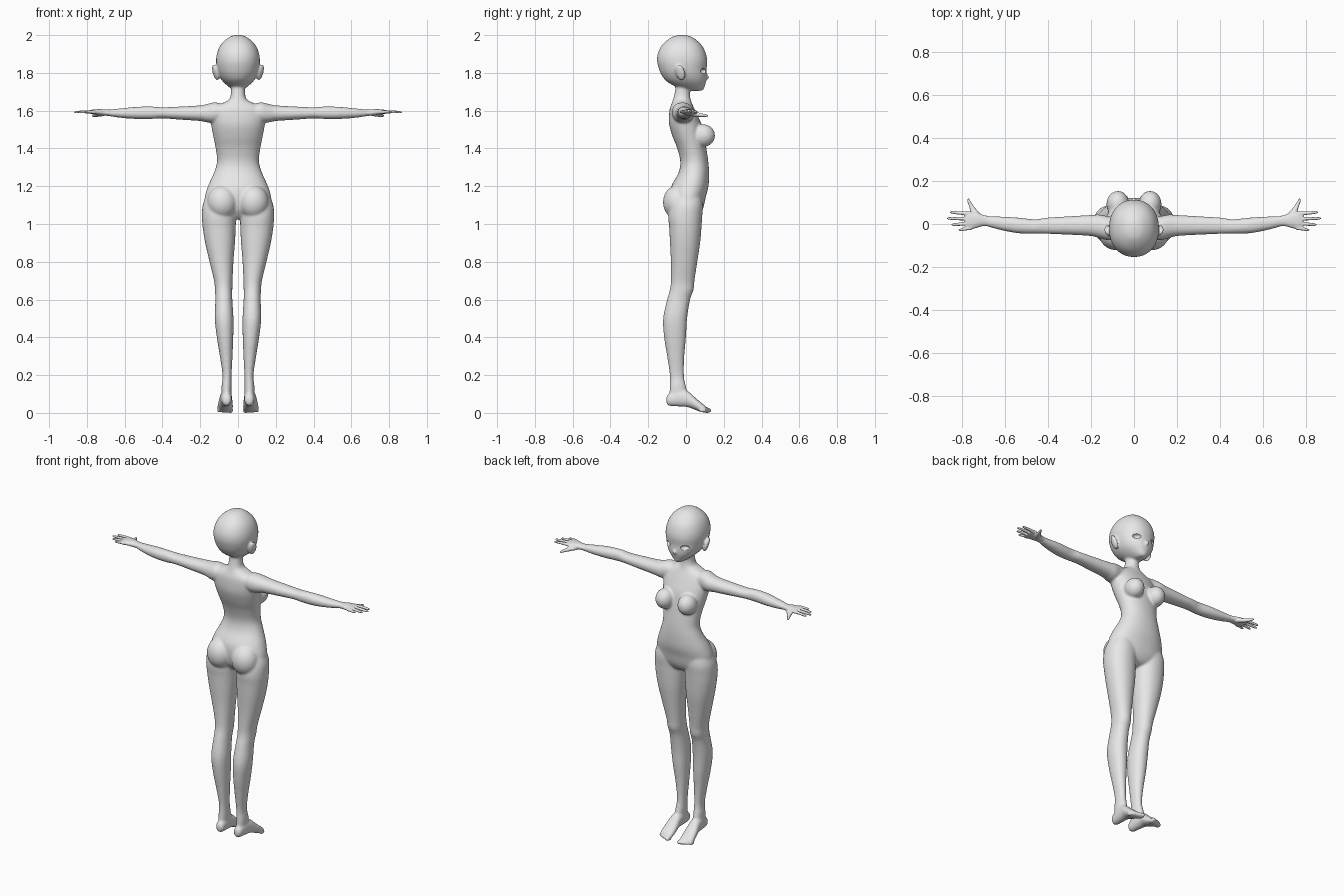
import bpy, bmesh, math
from mathutils import Matrix, Vector

grey = bpy.data.materials.new("plain_grey")
grey.diffuse_color = (0.8, 0.8, 0.8, 1)


def smooth_rows(rows, steps=4):
    """Catmull-Rom interpolation between cross-sections."""
    out = []
    for i in range(len(rows) - 1):
        p = [rows[max(i - 1, 0)], rows[i], rows[i + 1], rows[min(i + 2, len(rows) - 1)]]
        for s in range(steps):
            t = s / steps
            out.append([0.5 * (2 * b + (c - a) * t + (2 * a - 5 * b + 4 * c - d) * t * t
                               + (3 * b - a - 3 * c + d) * t ** 3) for a, b, c, d in zip(*p)])
    return out + [list(rows[-1])]


def loft(bm, axis, rows, n=28):
    """Rounded tube along an axis; rows are (position, low1, high1, low2, high2)."""
    others = [k for k in range(3) if k != axis]
    rings = []
    for t, l1, h1, l2, h2 in smooth_rows(rows):
        ring = []
        for k in range(n):
            a = 2 * math.pi * k / n
            c, s = math.cos(a), math.sin(a)
            co = [0, 0, 0]
            co[axis] = t
            co[others[0]] = (l1 + h1) / 2 + (h1 - l1) / 2 * math.copysign(abs(c) ** 0.93, c)
            co[others[1]] = (l2 + h2) / 2 + (h2 - l2) / 2 * math.copysign(abs(s) ** 0.93, s)
            ring.append(bm.verts.new(co))
        rings.append(ring)
    for a, b in zip(rings, rings[1:]):
        for k in range(n):
            bm.faces.new((a[k], a[(k + 1) % n], b[(k + 1) % n], b[k]))
    bm.faces.new(rings[0][::-1])
    bm.faces.new(rings[-1])


def ball(bm, centre, radii, rot=(0, 0, 0)):
    m = Matrix.Translation(centre)
    for ang, ax in zip(rot, "XYZ"):
        m = m @ Matrix.Rotation(math.radians(ang), 4, ax)
    bmesh.ops.create_uvsphere(bm, u_segments=24, v_segments=16, radius=1,
                              matrix=m @ Matrix.Diagonal((*radii, 1)))


def finish(name, bm, voxel=None, smooth=0):
    bmesh.ops.recalc_face_normals(bm, faces=bm.faces[:])
    me = bpy.data.meshes.new(name)
    bm.to_mesh(me)
    bm.free()
    me.materials.append(grey)
    for p in me.polygons:
        p.use_smooth = True
    ob = bpy.data.objects.new(name, me)
    bpy.context.collection.objects.link(ob)
    mir = ob.modifiers.new("mirror", 'MIRROR')
    mir.use_mirror_merge = False
    if voxel:
        rm = ob.modifiers.new("blend_parts", 'REMESH')
        rm.mode = 'VOXEL'
        rm.voxel_size = voxel
        rm.use_smooth_shade = True
        sm = ob.modifiers.new("soften", 'SMOOTH')
        sm.factor = 0.5
        sm.iterations = smooth
    return ob


bm = bmesh.new()

# Torso and neck
torso = [(1.79, .034, -.05, .02), (1.72, .036, -.056, .02), (1.68, .039, -.063, .021),
         (1.655, .052, -.07, .026), (1.635, .095, -.077, .033), (1.61, .135, -.086, .045),
         (1.57, .146, -.09, .064), (1.52, .141, -.088, .085), (1.46, .13, -.07, .098),
         (1.40, .118, -.046, .108), (1.33, .111, -.03, .118), (1.27, .128, -.04, .122),
         (1.20, .159, -.078, .119), (1.14, .176, -.086, .104), (1.08, .172, -.076, .09),
         (1.04, .11, -.05, .065), (1.025, .04, -.03, .03)]
loft(bm, 2, [(z, -r, r, b, f) for z, r, b, f in torso], 48)

# Head
head = [(2.001, .008, -.03, -.01), (1.993, .04, -.068, .025), (1.97, .073, -.104, .06),
        (1.94, .097, -.132, .088), (1.90, .112, -.15, .106), (1.86, .116, -.153, .113),
        (1.82, .111, -.143, .109), (1.79, .102, -.13, .11), (1.76, .085, -.108, .108),
        (1.735, .06, -.07, .101), (1.715, .034, -.02, .095), (1.705, .016, .03, .085)]
loft(bm, 2, [(z, -r, r, b, f) for z, r, b, f in head], 48)
ball(bm, (0, .108, 1.777), (.010, .018, .013))
ball(bm, (.119, -.03, 1.802), (.013, .027, .046), (12, 14, -25))

# Chest and seat
ball(bm, (.075, .092, 1.468), (.053, .062, .06))
ball(bm, (.083, -.045, 1.115), (.08, .077, .09))

# Leg
loft(bm, 2, [(1.16, .03, .165, -.06, .08), (1.10, .012, .187, -.085, .09),
             (1.04, .011, .191, -.094, .086), (.98, .012, .187, -.089, .082),
             (.90, .016, .174, -.085, .075), (.80, .024, .151, -.08, .06),
             (.70, .029, .127, -.08, .045), (.65, .03, .122, -.086, .04),
             (.60, .03, .12, -.1, .022), (.50, .024, .123, -.121, .006),
             (.40, .025, .112, -.116, 0), (.30, .029, .096, -.1, -.009),
             (.20, .034, .082, -.086, -.011), (.14, .034, .087, -.086, 0),
             (.08, .036, .086, -.09, .015)])

# Foot and toes
loft(bm, 1, [(-.104, .048, .072, .055, .08), (-.092, .036, .084, .038, .1),
             (-.04, .032, .092, .034, .125), (.01, .031, .098, .03, .115),
             (.05, .027, .106, .015, .08), (.08, .026, .109, .005, .055),
             (.105, .03, .106, .004, .035)])
for i in range(5):
    ball(bm, (.039 + .016 * i, .112 - .006 * i, .014),
         (.014 - .0012 * i, .025 - .001 * i, .015 - .0008 * i))

# Arm
loft(bm, 0, [(.06, -.07, .03, 1.55, 1.63), (.12, -.075, .036, 1.537, 1.644),
             (.16, -.066, .044, 1.537, 1.636), (.20, -.056, .042, 1.545, 1.628),
             (.30, -.05, .036, 1.552, 1.622), (.40, -.046, .03, 1.559, 1.618),
             (.46, -.046, .022, 1.556, 1.622), (.54, -.043, .03, 1.556, 1.62),
             (.62, -.028, .035, 1.562, 1.612), (.69, -.009, .037, 1.572, 1.605)])
body = finish("body", bm, .006, 10)

# Eye sockets, carved into the head
bm = bmesh.new()
ball(bm, (.06, .096, 1.81), (.026, .022, .014), (0, 0, -28))
sockets = finish("eye_socket_cutter", bm)
sockets.hide_render = True
sockets.display_type = 'WIRE'
cut = body.modifiers.new("eye_sockets", 'BOOLEAN')
cut.operation = 'DIFFERENCE'
cut.object = sockets

# Hands: palm, four fingers and thumb
bm = bmesh.new()
loft(bm, 0, [(.66, -.012, .033, 1.573, 1.604), (.70, -.01, .042, 1.573, 1.606),
             (.73, -.018, .052, 1.576, 1.608), (.765, -.026, .056, 1.581, 1.606),
             (.785, -.024, .052, 1.584, 1.602)])
fingers = [(.047, .054, .855), (.024, .026, .868), (.002, -.003, .848), (-.018, -.027, .815)]
for y0, y1, tip in fingers:
    mid = (y0 + y1) / 2
    loft(bm, 0, [(.755, y0 - .01, y0 + .01, 1.583, 1.603),
                 ((.755 + tip) / 2, mid - .008, mid + .008, 1.586, 1.602),
                 (tip - .012, y1 - .0065, y1 + .0065, 1.586, 1.598),
                 (tip, y1 - .003, y1 + .003, 1.589, 1.594)], 12)
loft(bm, 1, [(.015, .685, .74, 1.573, 1.6), (.05, .715, .757, 1.568, 1.594),
             (.08, .742, .765, 1.567, 1.586), (.105, .758, .774, 1.567, 1.581),
             (.118, .766, .773, 1.569, 1.576)], 14)
finish("hands", bm, .003, 3)
